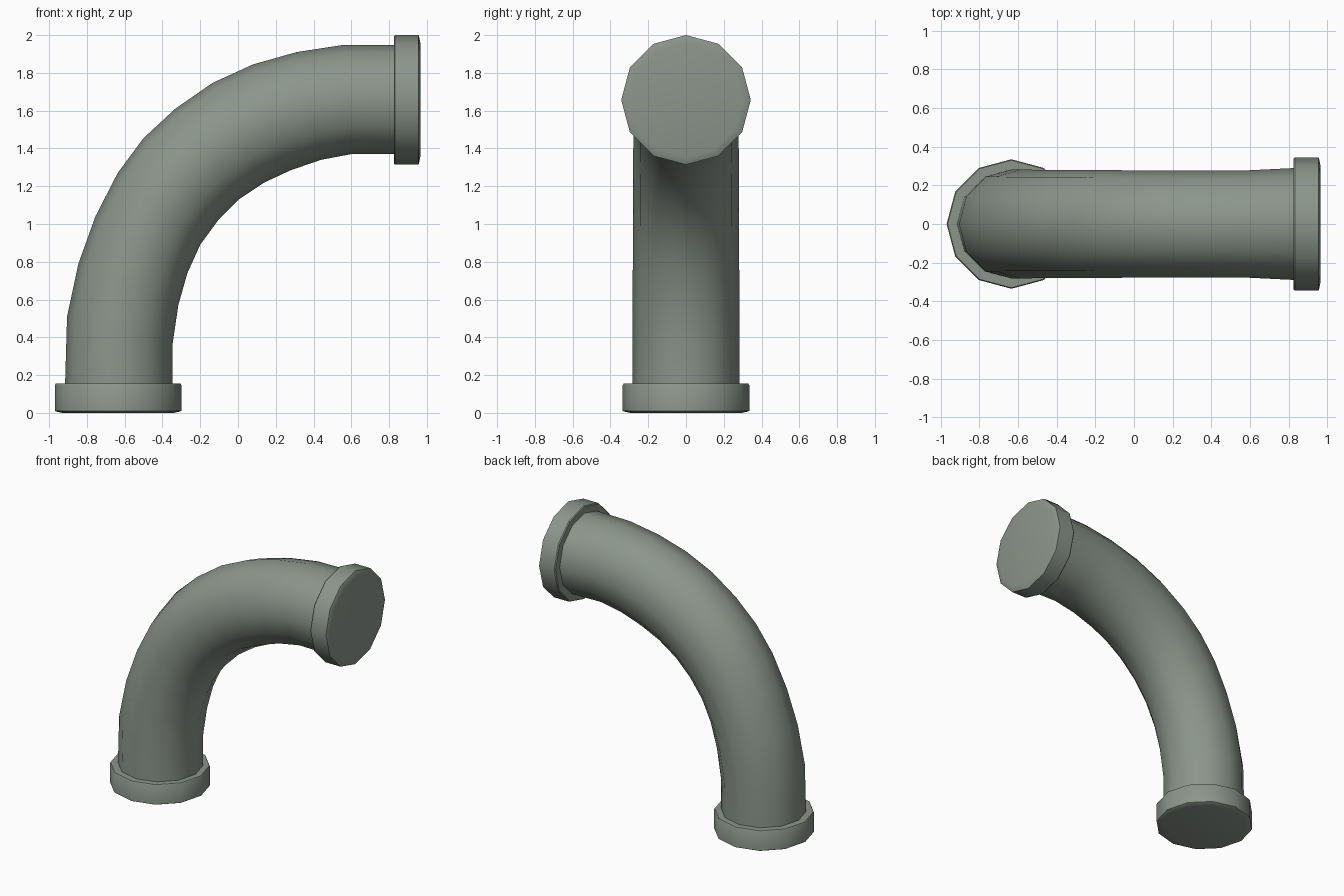
import bpy, bmesh
from math import cos, sin, pi, radians
from mathutils import Vector

if "Cube" in bpy.data.objects:
    bpy.data.objects.remove(bpy.data.objects["Cube"])

SIDES = 12

# grey-green paint
paint = bpy.data.materials.new("grey_green")
paint.diffuse_color = (.26, .30, .26, 1)
paint.use_nodes = True
paint.node_tree.nodes["Principled BSDF"].inputs["Base Color"].default_value = paint.diffuse_color


def loft(name, rings, smooth_angle):
    """Skin a list of rings (outer xz, inner xz, y radius) and cap both ends."""
    bm = bmesh.new()
    loops = []
    for (ox, oz), (ix, iz), ry in rings:
        a, b = Vector((ox, 0, oz)), Vector((ix, 0, iz))
        mid, half = (a + b) / 2, (a - b) / 2
        loops.append([bm.verts.new(mid + half * cos(2 * pi * k / SIDES)
                                   + Vector((0, ry * sin(2 * pi * k / SIDES), 0)))
                      for k in range(SIDES)])
    for p, q in zip(loops, loops[1:]):
        for k in range(SIDES):
            n = (k + 1) % SIDES
            bm.faces.new((p[k], p[n], q[n], q[k]))
    bm.faces.new(loops[0])
    bm.faces.new(loops[-1])
    bmesh.ops.recalc_face_normals(bm, faces=bm.faces)
    me = bpy.data.meshes.new(name)
    bm.to_mesh(me)
    bm.free()
    me.materials.append(paint)
    ob = bpy.data.objects.new(name, me)
    bpy.context.collection.objects.link(ob)
    bpy.ops.object.select_all(action='DESELECT')
    ob.select_set(True)
    bpy.context.view_layer.objects.active = ob
    bpy.ops.object.shade_smooth_by_angle(angle=radians(smooth_angle))
    return ob


# curved pipe: outer and inner bend lines with the sideways radius
outer = [(-.917, .1), (-.905, .51), (-.845, .79), (-.755, 1.04), (-.637, 1.27),
         (-.5, 1.455), (-.33, 1.612), (-.135, 1.747), (.08, 1.845),
         (.31, 1.91), (.55, 1.947), (.88, 1.947)]
inner = [(-.347, .1), (-.347, .36), (-.316, .57), (-.268, .74), (-.2, .89),
         (-.105, 1.02), (.005, 1.13), (.14, 1.22), (.28, 1.285),
         (.44, 1.34), (.6, 1.37), (.88, 1.37)]
width = [.283] * 3 + [.28] * 4 + [.277] * 4 + [.292]
loft("curved_pipe", list(zip(outer, inner, width)), 40)


# end collars: depth from the open end and radius, as fractions
def collar(name, size, depth, place):
    profile = [(0, .88), (.05, .985), (.07, 1), (.95, 1), (1, .985)]
    loft(name, [(place(t * depth, r * size), place(t * depth, -r * size), r * size)
                for t, r in profile], 35)


collar("bottom_collar", .335, .155, lambda d, r: (-.635 - r, d))
collar("top_collar", .343, .14, lambda d, r: (.965 - d, 1.657 + r))
